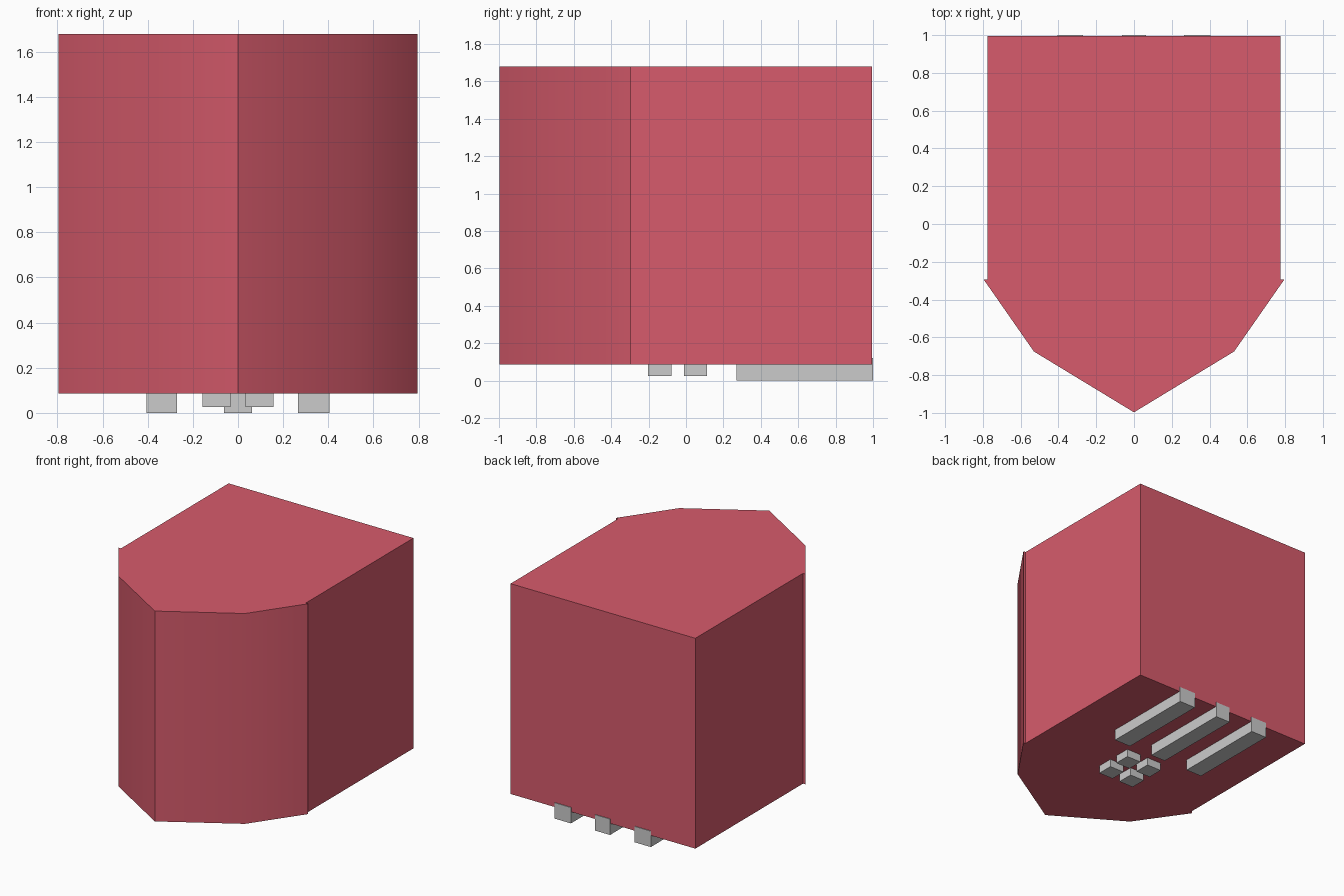
import bpy, bmesh, math

if "Cube" in bpy.data.objects:
    bpy.data.objects.remove(bpy.data.objects["Cube"])

def prism(name, outline, z0, z1, material=None):
    """Extrude a counter-clockwise XY outline from z0 to z1."""
    bm = bmesh.new()
    base = bm.faces.new([bm.verts.new((x, y, z0)) for x, y in outline])
    geom = bmesh.ops.extrude_face_region(bm, geom=[base])["geom"]
    top = [g for g in geom if isinstance(g, bmesh.types.BMVert)]
    bmesh.ops.translate(bm, verts=top, vec=(0, 0, z1 - z0))
    bmesh.ops.recalc_face_normals(bm, faces=bm.faces)
    mesh = bpy.data.meshes.new(name)
    bm.to_mesh(mesh)
    bm.free()
    obj = bpy.data.objects.new(name, mesh)
    bpy.context.collection.objects.link(obj)
    if material:
        mesh.materials.append(material)
    return obj

def block(name, x0, x1, y0, y1, z0, z1):
    return prism(name, [(x0, y0), (x1, y0), (x1, y1), (x0, y1)], z0, z1)

red = bpy.data.materials.new("red_body")
red.diffuse_color = (0.68, 0.105, 0.15, 1)
red.use_nodes = True
red.node_tree.nodes["Principled BSDF"].inputs["Base Color"].default_value = red.diffuse_color

# Shield-shaped body: half outline mirrored across x = 0
right_half = [(0.53, -0.675), (0.795, -0.295), (0.775, -0.295), (0.775, 0.995)]
left_half = [(-x, y) for x, y in reversed(right_half)]
body = prism("body", [(0, -0.997)] + right_half + left_half, 0.085, 1.68, red)
bpy.context.view_layer.objects.active = body
body.select_set(True)
bpy.ops.object.shade_smooth_by_angle(angle=math.radians(30))

# Three plain runners under the back half, just showing past the rear face
for name, x0, x1 in (("left_runner", -0.405, -0.27),
                     ("middle_runner", -0.063, 0.063),
                     ("right_runner", 0.265, 0.405)):
    block(name, x0, x1, 0.27, 1.0, 0.0, 0.12)

# Four small square pads in a two by two grid
for row, y in (("front", -0.14), ("back", 0.05)):
    for side, x in (("left", -0.095), ("right", 0.095)):
        block(f"{row}_{side}_pad", x - 0.062, x + 0.062, y - 0.062, y + 0.062, 0.025, 0.12)
